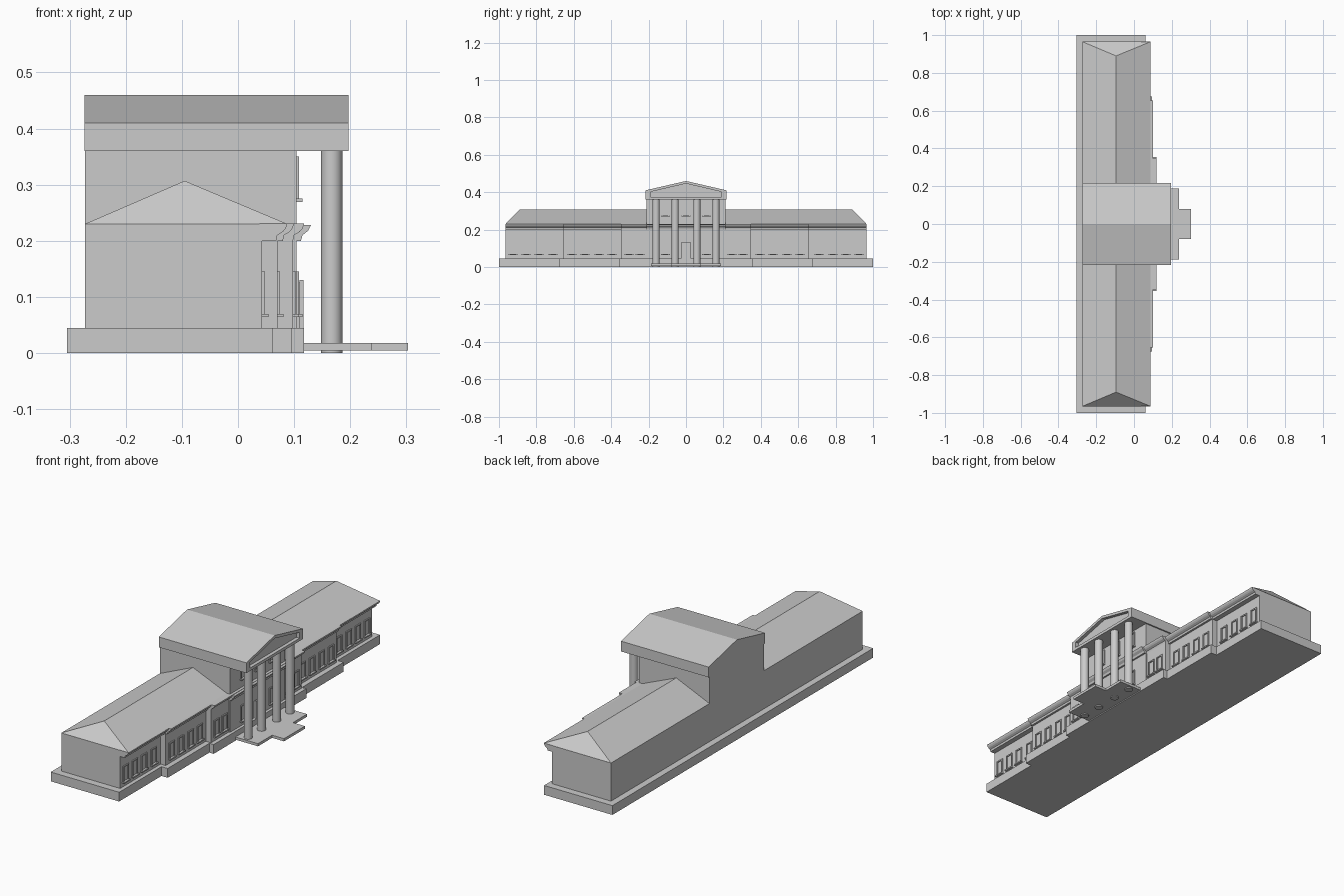
import bpy, bmesh, math

if "Cube" in bpy.data.objects:
    bpy.data.objects.remove(bpy.data.objects["Cube"])

stone = bpy.data.materials.new("pale grey stone")
stone.diffuse_color = (0.6, 0.6, 0.6, 1)
stone.use_nodes = True
stone.node_tree.nodes["Principled BSDF"].inputs["Base Color"].default_value = stone.diffuse_color


def finish(name, bm):
    bmesh.ops.recalc_face_normals(bm, faces=bm.faces)
    me = bpy.data.meshes.new(name)
    bm.to_mesh(me)
    bm.free()
    me.materials.append(stone)
    ob = bpy.data.objects.new(name, me)
    bpy.context.collection.objects.link(ob)
    return ob


def add_box(bm, x0, x1, y0, y1, z0, z1):
    vs = bmesh.ops.create_cube(bm, size=1)["verts"]
    for v in vs:
        v.co = (x1 if v.co.x > 0 else x0, y1 if v.co.y > 0 else y0, z1 if v.co.z > 0 else z0)


def box(name, *dims):
    bm = bmesh.new()
    add_box(bm, *dims)
    return finish(name, bm)


def prism(name, pts, axis, a, b):
    """Extrude a 2D profile along x (pts are y,z) or y (pts are x,z)."""
    bm = bmesh.new()
    put = (lambda p, t: (t, p[0], p[1])) if axis == "x" else (lambda p, t: (p[0], t, p[1]))
    f = bm.faces.new([bm.verts.new(put(p, a)) for p in pts])
    ext = bmesh.ops.extrude_face_region(bm, geom=[f])["geom"]
    for v in ext:
        if isinstance(v, bmesh.types.BMVert):
            v.co[0 if axis == "x" else 1] += b - a
    return finish(name, bm)


def window(name, x, y, z0, z1, w, sill=True):
    """Raised frame around a flush pane, with a projecting sill."""
    bm = bmesh.new()
    t, d = 0.006, 0.005
    add_box(bm, x - 0.002, x + d, y - w / 2, y - w / 2 + t, z0, z1)
    add_box(bm, x - 0.002, x + d, y + w / 2 - t, y + w / 2, z0, z1)
    add_box(bm, x - 0.002, x + d, y - w / 2 + t, y + w / 2 - t, z1 - t, z1)
    if sill:
        add_box(bm, x - 0.002, x + 0.011, y - w / 2 - 0.003, y + w / 2 + 0.003, z0 - 0.003, z0 + 0.003)
    finish(name, bm)


BACK = -0.273
# Stepped sections: name, outer y of base, outer y of wall, base front, wall front, cornice front
sections = [
    ("end", 1.0, 0.965, 0.062, 0.043, 0.088),
    ("middle", 0.675, 0.655, 0.095, 0.07, 0.10),
    ("centre", 0.355, 0.347, 0.118, 0.098, 0.118),
]
for i, (n, yb, yw, fb, fw, fc) in enumerate(sections):
    # inner parts only add their projecting slice
    xb = -0.305 if i == 0 else sections[i - 1][3]
    xw = BACK if i == 0 else sections[i - 1][4]
    box(n + "_base", xb, fb, -yb, yb, 0, 0.045)
    box(n + "_wall", xw, fw, -yw, yw, 0.045, 0.2299)
    prism(n + "_cornice", [(fw - 0.005, 0.2), (fc - 0.02, 0.2), (fc - 0.018, 0.21), (fc - 0.008, 0.216),
                           (fc - 0.003, 0.222), (fc, 0.2305), (fw - 0.005, 0.2305)], "y", -yw, yw)
prism("door_cornice", [(0.1, 0.2), (0.112, 0.2), (0.115, 0.21), (0.125, 0.218), (0.13, 0.228), (0.1, 0.228)],
      "y", -0.21, 0.21)

# Hipped roof over the long wings
bm = bmesh.new()
c = [bm.verts.new(p) for p in [(BACK, -0.965, 0.23), (0.088, -0.965, 0.23), (0.088, 0.965, 0.23), (BACK, 0.965, 0.23)]]
r0, r1 = bm.verts.new((-0.095, -0.89, 0.307)), bm.verts.new((-0.095, 0.89, 0.307))
for f in ([c[0], c[1], r0], [c[1], c[2], r1, r0], [c[2], c[3], r1], [c[3], c[0], r0, r1], c[::-1]):
    bm.faces.new(f)
finish("wing_roof", bm)

# Windows along the front
for n, fw, ys in (("end", 0.043, (0.925, 0.855, 0.785, 0.71)),
                  ("middle", 0.07, (0.61, 0.54, 0.465, 0.395)),
                  ("centre", 0.098, (0.305, 0.245))):
    for y in ys:
        for s in (-1, 1):
            window(n + "_window", fw, s * y, 0.067, 0.145, 0.042)
for y in (-0.11, 0, 0.11):
    window("upper_window", 0.104, y, 0.272, 0.35, 0.042)
for y in (-0.11, 0.11):
    window("porch_window", 0.104, y, 0.067, 0.145, 0.042)
window("door_frame", 0.112, 0, 0.018, 0.13, 0.056, sill=False)
box("door", 0.1, 0.113, -0.024, 0.024, 0.018, 0.126)

# Tall central block
box("central_block", BACK, 0.104, -0.21, 0.21, 0.045, 0.361)

# Gabled roof with recessed pediment panel
gable = [(-0.217, 0.36), (0.217, 0.36), (0.217, 0.41), (0, 0.46), (-0.217, 0.41)]
prism("gable_roof", gable, "x", -0.2735, 0.18)
bm = bmesh.new()
inner = [(-0.19, 0.374), (0.19, 0.374), (0.19, 0.402), (0, 0.446), (-0.19, 0.402)]
rings = [[bm.verts.new((x, *p)) for p in pts]
         for x, pts in ((0.18, gable), (0.197, gable), (0.197, inner), (0.18, inner))]
for k in range(4):
    a, b = rings[k], rings[(k + 1) % 4]
    for j in range(5):
        bm.faces.new([a[j], a[(j + 1) % 5], b[(j + 1) % 5], b[j]])
finish("pediment_frame", bm)

# Porch slab, steps and columns
box("porch_slab", 0.1, 0.239, -0.188, 0.188, 0.005, 0.018)
box("front_step", 0.239, 0.303, -0.08, 0.08, 0.005, 0.018)
for y in (-0.16, -0.058, 0.058, 0.16):
    bpy.ops.mesh.primitive_cylinder_add(vertices=32, radius=0.019, depth=0.36, location=(0.167, y, 0.18))
    col = bpy.context.object
    col.name = "column"
    col.data.materials.append(stone)
    bpy.ops.object.shade_smooth_by_angle(angle=math.radians(30))
